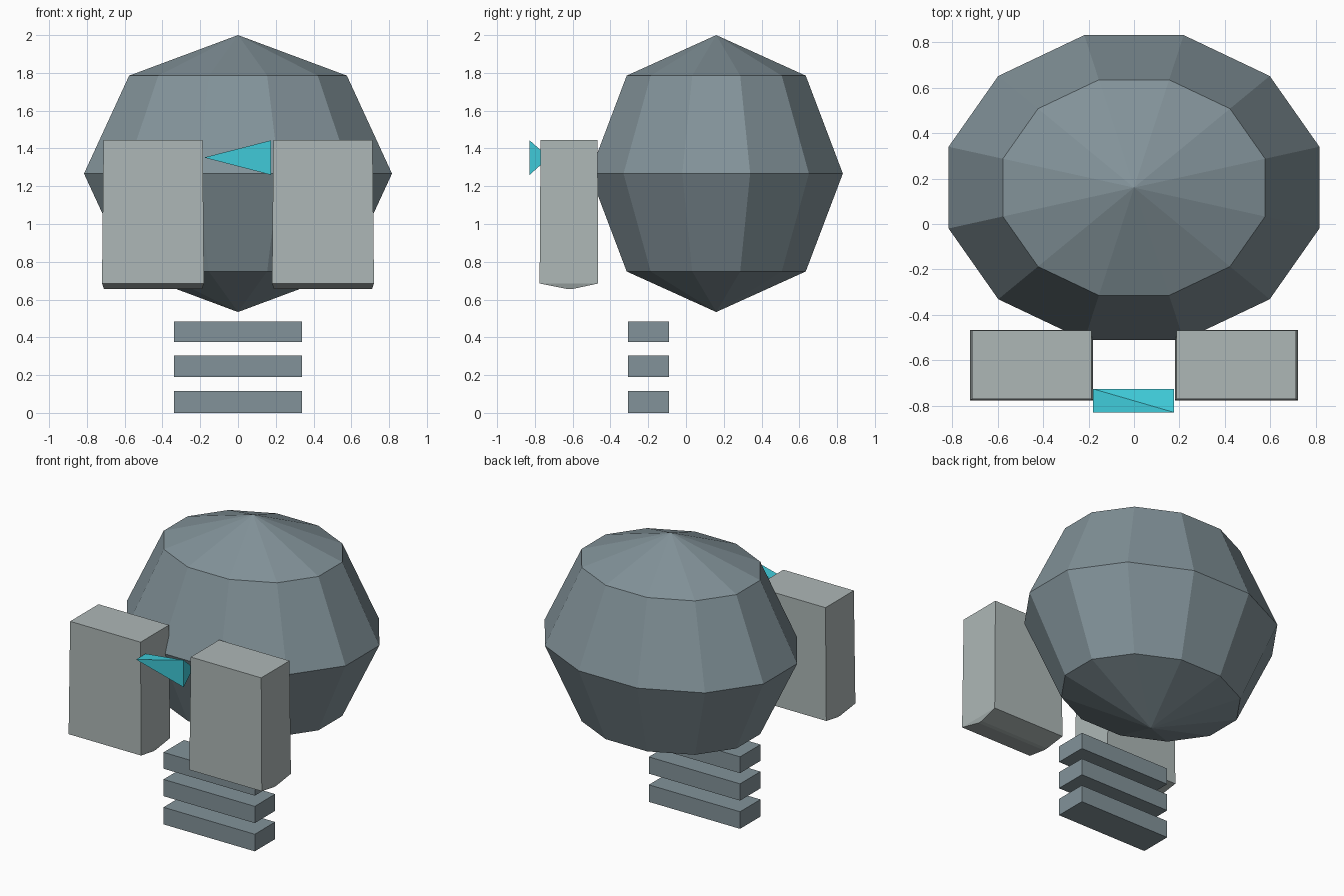
import bpy, bmesh, math
from mathutils import Matrix

if "Cube" in bpy.data.objects:
    bpy.data.objects.remove(bpy.data.objects["Cube"])


def material(name, rgb):
    m = bpy.data.materials.new(name)
    m.diffuse_color = (*rgb, 1)
    m.use_nodes = True
    m.node_tree.nodes["Principled BSDF"].inputs["Base Color"].default_value = m.diffuse_color
    return m


SLATE = material("slate grey", (0.225, 0.29, 0.32))
PALE = material("pale grey", (0.42, 0.475, 0.47))
CYAN = material("cyan", (0.05, 0.59, 0.69))


def finish(name, bm, mat):
    bmesh.ops.recalc_face_normals(bm, faces=bm.faces[:])
    me = bpy.data.meshes.new(name)
    bm.to_mesh(me)
    bm.free()
    me.materials.append(mat)
    ob = bpy.data.objects.new(name, me)
    bpy.context.collection.objects.link(ob)
    return ob


def hull(name, points, mat):
    bm = bmesh.new()
    for p in points:
        bm.verts.new(p)
    bmesh.ops.convex_hull(bm, input=bm.verts[:])
    bmesh.ops.dissolve_limit(bm, angle_limit=0.01, verts=bm.verts[:], edges=bm.edges[:])
    return finish(name, bm, mat)


# Faceted head: twelve-sided sphere with flat sides facing front and right
bm = bmesh.new()
bmesh.ops.create_uvsphere(bm, u_segments=12, v_segments=4, radius=1)
offset = min(math.atan2(v.co.y, v.co.x) % (math.pi / 6)
             for v in bm.verts if abs(v.co.z) < 0.1 and v.co.x > 0.1 and v.co.y > 0.1)
bmesh.ops.rotate(bm, verts=bm.verts[:], matrix=Matrix.Rotation(math.pi / 12 - offset, 3, 'Z'))
bmesh.ops.scale(bm, verts=bm.verts[:], vec=(0.844, 0.694, 0.733))
bmesh.ops.translate(bm, verts=bm.verts[:], vec=(0, 0.16, 1.267))
finish("head", bm, SLATE)

# Eye blocks: slightly tapered boxes with a shallow ridge underneath
for side, label in ((-1, "left"), (1, "right")):
    pts = []
    for x0, x1, y0, y1, z in ((0.187, 0.712, -0.77, -0.468, 1.445),
                              (0.18, 0.72, -0.775, -0.465, 0.685),
                              (0.19, 0.71, -0.63, -0.60, 0.656)):
        pts += [(side * x, y, z) for x in (x0, x1) for y in (y0, y1)]
    hull(label + "_eye_block", pts, PALE)

# Beak: wedge lying sideways between the eyes
hull("beak", [(0.175, -0.828, 1.443), (0.175, -0.828, 1.26), (0.175, -0.725, 1.352),
              (-0.18, -0.725, 1.352), (-0.18, -0.828, 1.352)], CYAN)

# Neck: three stacked slabs
for i, (z0, z1) in enumerate(((0, 0.115), (0.19, 0.303), (0.375, 0.485))):
    hull(f"neck_slab_{i + 1}", [(x, y, z) for x in (-0.34, 0.34)
                               for y in (-0.307, -0.09) for z in (z0, z1)], SLATE)
